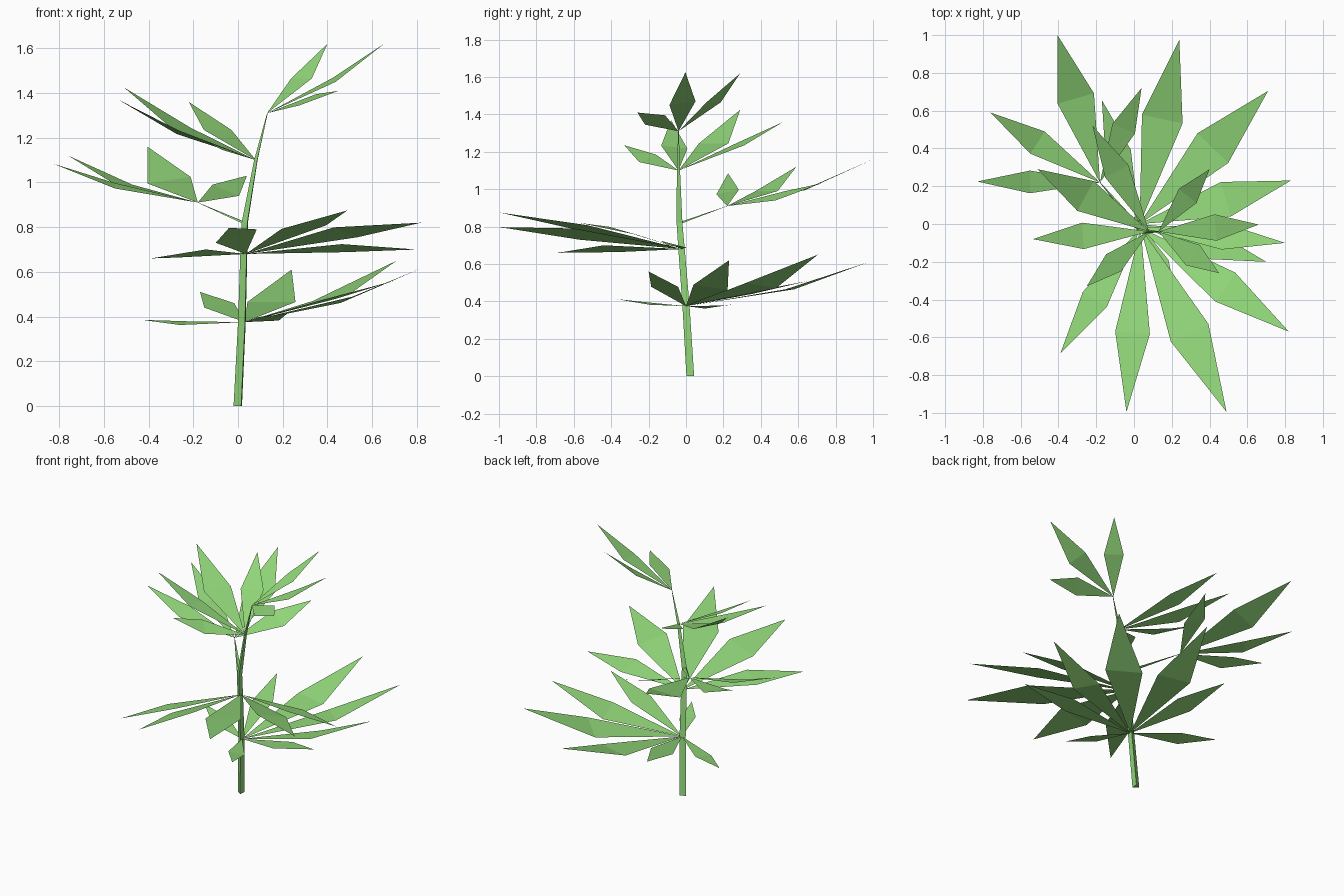
import bpy, bmesh, math
from mathutils import Vector

green = bpy.data.materials.new("leaf green")
green.diffuse_color = (0.29, 0.69, 0.195, 1)


def make_object(name, bm):
    mesh = bpy.data.meshes.new(name)
    bm.to_mesh(mesh)
    bm.free()
    mesh.materials.append(green)
    bpy.context.collection.objects.link(bpy.data.objects.new(name, mesh))


def tube(name, path):
    """Three-sided tapering tube; path holds (x, y, z, radius)."""
    bm = bmesh.new()
    angles = [math.radians(a) for a in (-65, 55, 175)]
    rings = [[bm.verts.new((x + r * math.cos(a), y + r * math.sin(a), z)) for a in angles]
             for x, y, z, r in path]
    for low, high in zip(rings, rings[1:]):
        for i in range(3):
            j = (i + 1) % 3
            bm.faces.new((low[i], low[j], high[j], high[i]))
    bm.faces.new(rings[0][::-1])
    bm.faces.new(rings[-1])
    make_object(name, bm)


def leaf_fan(name, origin, leaves):
    """Folded kite leaves; each is (tip x, y, z, middle z, half width, roll)."""
    bm = bmesh.new()
    base = Vector(origin)
    for x, y, z, mid_z, half, roll in leaves:
        tip = Vector((x, y, z))
        mid = base.lerp(tip, 0.57)
        mid.z = mid_z
        out = tip - base
        side = Vector((-out.y, out.x, 0)).normalized() * half
        side.z = roll
        b, l, r, t = [bm.verts.new(p) for p in (base, mid + side, mid - side, tip)]
        bm.faces.new((b, r, l))
        bm.faces.new((l, r, t))
    make_object(name, bm)


# Stem and side branch
tube("stem", [(0.004, 0.024, 0, 0.024), (0.022, 0.001, 0.375, 0.022),
              (0.03, -0.023, 0.68, 0.02), (0.034, -0.034, 0.82, 0.018),
              (0.082, -0.04, 1.10, 0.01), (0.132, -0.04, 1.31, 0.002)])
tube("side_branch", [(0.03, -0.03, 0.82, 0.018), (-0.18, 0.22, 0.91, 0.002)])

# Leaf fans from bottom to top
leaf_fan("lowest_leaves", (0.03, 0, 0.375), [
    (0.24, 0.975, 0.61, 0.465, 0.11, 0),
    (0.71, 0.705, 0.65, 0.485, 0.113, -0.015),
    (0.83, 0.23, 0.62, 0.475, 0.095, -0.014),
    (0.70, -0.20, 0.56, 0.478, 0.075, 0),
    (0.22, -0.375, 0.413, 0.39, 0.05, -0.008),
    (-0.17, 0.655, 0.51, 0.45, 0.07, -0.01),
    (-0.43, 0.26, 0.385, 0.37, 0.055, -0.008)])
leaf_fan("lower_leaves", (0.035, -0.02, 0.68), [
    (-0.39, -0.685, 0.66, 0.682, 0.075, 0.018),
    (-0.04, -0.995, 0.797, 0.76, 0.092, 0.03),
    (0.49, -0.995, 0.875, 0.80, 0.11, 0.008),
    (0.82, -0.57, 0.82, 0.777, 0.093, -0.022),
    (0.80, -0.10, 0.70, 0.706, 0.07, -0.018)])
leaf_fan("branch_leaves", (-0.18, 0.22, 0.91), [
    (-0.83, 0.225, 1.085, 0.985, 0.06, -0.012),
    (-0.76, 0.59, 1.12, 0.99, 0.07, 0),
    (-0.405, 1.0, 1.16, 1.01, 0.10, -0.015),
    (0.04, 0.72, 1.03, 0.965, 0.065, 0.025)])
leaf_fan("upper_leaves", (0.08, -0.04, 1.10), [
    (-0.22, 0.52, 1.36, 1.235, 0.07, 0),
    (-0.51, 0.29, 1.425, 1.245, 0.09, 0),
    (-0.535, -0.08, 1.37, 1.225, 0.07, 0.008),
    (-0.25, -0.33, 1.235, 1.165, 0.06, -0.02)])
leaf_fan("top_leaves", (0.13, -0.04, 1.31), [
    (0.40, 0.29, 1.62, 1.465, 0.06, 0),
    (0.66, -0.003, 1.625, 1.46, 0.07, 0.01),
    (0.45, -0.26, 1.41, 1.37, 0.065, 0.025)])
